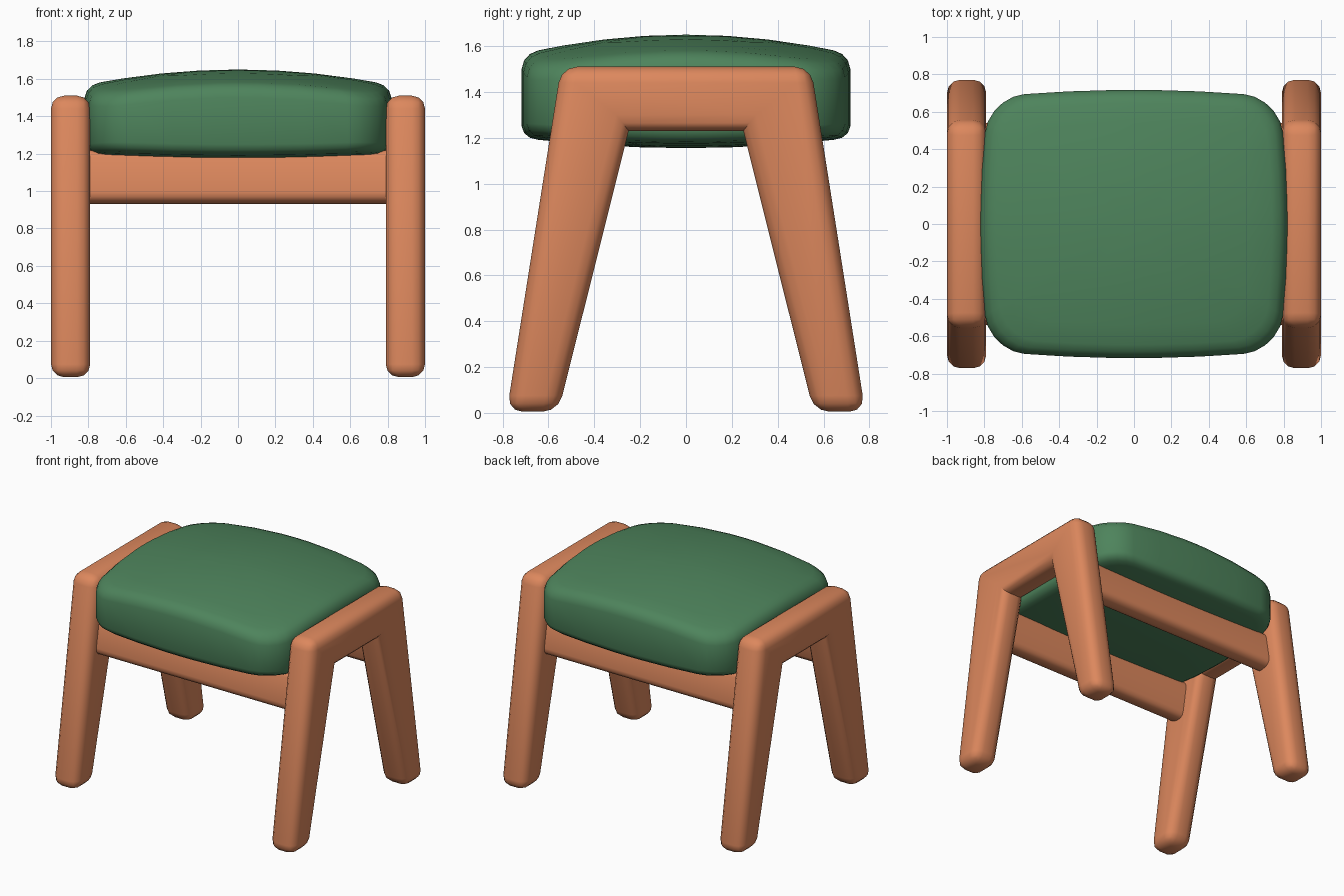
import bpy, bmesh, math
from mathutils import Matrix

if "Cube" in bpy.data.objects:
    bpy.data.objects.remove(bpy.data.objects["Cube"])


def material(name, rgb):
    m = bpy.data.materials.new(name)
    m.diffuse_color = (*rgb, 1)
    m.use_nodes = True
    m.node_tree.nodes["Principled BSDF"].inputs["Base Color"].default_value = m.diffuse_color
    return m


WOOD = material("warm_wood", (0.72, 0.245, 0.11))
FABRIC = material("green_fabric", (0.076, 0.23, 0.107))


def finish(bm, name, mat, angle):
    bmesh.ops.recalc_face_normals(bm, faces=bm.faces)
    me = bpy.data.meshes.new(name)
    bm.to_mesh(me)
    bm.free()
    me.materials.append(mat)
    ob = bpy.data.objects.new(name, me)
    bpy.context.collection.objects.link(ob)
    bpy.ops.object.select_all(action='DESELECT')
    ob.select_set(True)
    bpy.context.view_layer.objects.active = ob
    bpy.ops.object.shade_smooth_by_angle(angle=math.radians(angle))
    return ob


def side_frame(name, x0, x1):
    # splayed pair of legs joined by a top bar, as one rounded outline
    half = [(0.545, 1.51), (0.782, 0.005), (0.557, 0.005), (0.25, 1.23)]
    outline = half + [(-y, z) for y, z in reversed(half)]
    bm = bmesh.new()
    face = bm.faces.new([bm.verts.new((x0, y, z)) for y, z in outline])
    ext = bmesh.ops.extrude_face_region(bm, geom=[face], use_keep_orig=True)
    moved = [g for g in ext["geom"] if isinstance(g, bmesh.types.BMVert)]
    bmesh.ops.translate(bm, verts=moved, vec=(x1 - x0, 0, 0))
    bmesh.ops.recalc_face_normals(bm, faces=bm.faces)

    # the inner corners of the opening stay sharp
    def inner_corner(e):
        a, b = (v.co for v in e.verts)
        return abs(a.x - b.x) > 0.1 and abs(a.z - 1.23) < 0.01
    edges = [e for e in bm.edges if not inner_corner(e)]
    bmesh.ops.bevel(bm, geom=edges, offset=0.07, offset_type='OFFSET',
                    segments=3, profile=0.5, affect='EDGES')
    finish(bm, name, WOOD, 40)


def rail(name, side):
    # flat rounded rail leaning with the legs
    bm = bmesh.new()
    bmesh.ops.create_cube(bm, size=1)
    bmesh.ops.scale(bm, vec=(1.64, 0.14, 0.285), verts=bm.verts)
    long_edges = [e for e in bm.edges
                  if abs(e.verts[0].co.x - e.verts[1].co.x) > 1]
    bmesh.ops.bevel(bm, geom=long_edges, offset=0.05, segments=3,
                    profile=0.5, affect='EDGES')
    bmesh.ops.rotate(bm, verts=bm.verts, cent=(0, 0, 0),
                     matrix=Matrix.Rotation(side * math.radians(10), 3, 'X'))
    bmesh.ops.translate(bm, verts=bm.verts, vec=(0, side * 0.455, 1.075))
    finish(bm, name, WOOD, 40)


def cushion():
    A, B, R = 0.82, 0.717, 0.2
    # rounded rectangle with slightly bulging sides
    outline = []
    for i, (sx, sy) in enumerate([(1, 1), (-1, 1), (-1, -1), (1, -1)]):
        for k in range(6):
            t = math.radians(90 * i + 18 * k)
            outline.append((sx * (A - R) + R * math.cos(t),
                            sy * (B - R) + R * math.sin(t)))
        # points along the straight side that follows
        w, h = A - R, B - R
        ends = [((w, B), (-w, B)), ((-A, h), (-A, -h)),
                ((-w, -B), (w, -B)), ((A, -h), (A, h))][i]
        for f in (0.2, 0.4, 0.5, 0.6, 0.8):
            outline.append(tuple(p + (q - p) * f for p, q in zip(*ends)))
    outline = [(x * (1 - 0.055 * (y / B) ** 2), y * (1 - 0.055 * (x / A) ** 2))
               for x, y in outline]

    def top(x, y):
        return 1.65 - 0.085 * (x / A) ** 2 - 0.085 * (y / B) ** 2

    def bottom(x, y):
        return 1.155 + 0.025 * (x / A) ** 2 + 0.045 * (y / B) ** 2

    # rings from the crown, around the rim and under the cushion
    rings = [(s, top, 0) for s in (0.25, 0.5, 0.75, 0.9)]
    rings += [(0.95, top, -0.008), (0.985, top, -0.03), (1, top, -0.065),
              (1, bottom, 0.05), (0.985, bottom, 0.022), (0.95, bottom, 0.005)]
    rings += [(s, bottom, 0) for s in (0.9, 0.6, 0.3)]
    bm = bmesh.new()
    loops = [[bm.verts.new((x * s, y * s, f(x * s, y * s) + dz))
              for x, y in outline] for s, f, dz in rings]
    n = len(outline)
    for a, b in zip(loops, loops[1:]):
        for j in range(n):
            bm.faces.new((a[j], a[(j + 1) % n], b[(j + 1) % n], b[j]))
    for loop, z in ((loops[0], 1.65), (loops[-1], 1.155)):
        c = bm.verts.new((0, 0, z))
        for j in range(n):
            bm.faces.new((loop[j], loop[(j + 1) % n], c))
    finish(bm, "seat_cushion", FABRIC, 60)


side_frame("right_leg_frame", 0.79, 1.0)
side_frame("left_leg_frame", -1.0, -0.79)
rail("front_rail", -1)
rail("back_rail", 1)
cushion()
